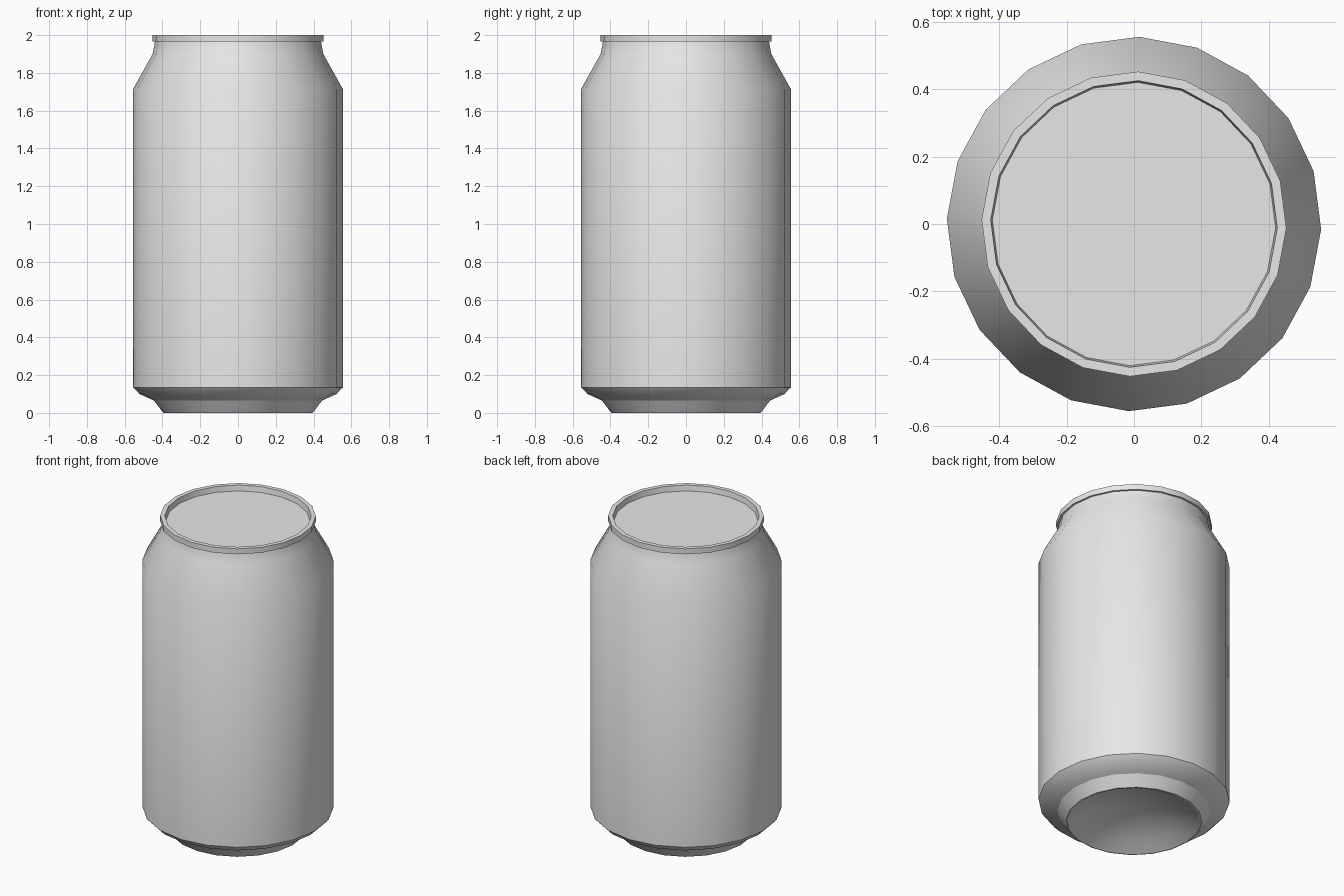
import bpy, bmesh
from math import cos, sin, tau, radians

if "Cube" in bpy.data.objects:
    bpy.data.objects.remove(bpy.data.objects["Cube"])

SIDES = 20
TURN = radians(-1.6)

metal = bpy.data.materials.new("bare_aluminium")
metal.use_nodes = True
grey = (0.8, 0.8, 0.8, 1)
metal.diffuse_color = grey
metal.node_tree.nodes["Principled BSDF"].inputs["Base Color"].default_value = grey


def lathe(name, profile, creases=()):
    """Turn (radius, height) points around z; creases are indices of sharp rings."""
    bm = bmesh.new()
    rings = []
    for r, z in profile:
        if r == 0:
            rings.append([bm.verts.new((0, 0, z))] * SIDES)
        else:
            angles = [TURN + tau * i / SIDES for i in range(SIDES)]
            rings.append([bm.verts.new((r * cos(a), r * sin(a), z)) for a in angles])
    for low, high in zip(rings, rings[1:]):
        for i in range(SIDES):
            j = (i + 1) % SIDES
            corners = dict.fromkeys((low[i], low[j], high[j], high[i]))
            bm.faces.new(list(corners)).smooth = True
    for k in creases:
        for i in range(SIDES):
            bm.edges.get((rings[k][i], rings[k][(i + 1) % SIDES])).smooth = False
    mesh = bpy.data.meshes.new(name)
    bm.to_mesh(mesh)
    bm.free()
    mesh.materials.append(metal)
    obj = bpy.data.objects.new(name, mesh)
    bpy.context.collection.objects.link(obj)
    return obj


# Hollow dome under the can
foot_r, dome_h = 0.385, 0.11
dome = [(foot_r * t / 5, dome_h * (1 - (t / 5) ** 2)) for t in range(6)]
lathe("base_dome", dome)

# Standing ring and tapered foot
lathe("foot", [(foot_r, 0), (0.395, 0), (0.403, 0.01), (0.445, 0.065),
               (0.522, 0.1), (0.555, 0.135)], creases=(1, 3))

# Straight wall, shoulder and neck
lathe("can_wall", [(0.555, 0.135), (0.555, 1.715), (0.452, 1.9), (0.44, 1.965)])

# Rolled rim with square edges
lathe("rim", [(0.44, 1.965), (0.452, 1.965), (0.452, 2), (0.425, 2),
              (0.42, 1.965)], creases=(1, 2, 3))

# Sunken flat lid
lathe("lid", [(0.42, 1.965), (0, 1.965)])
